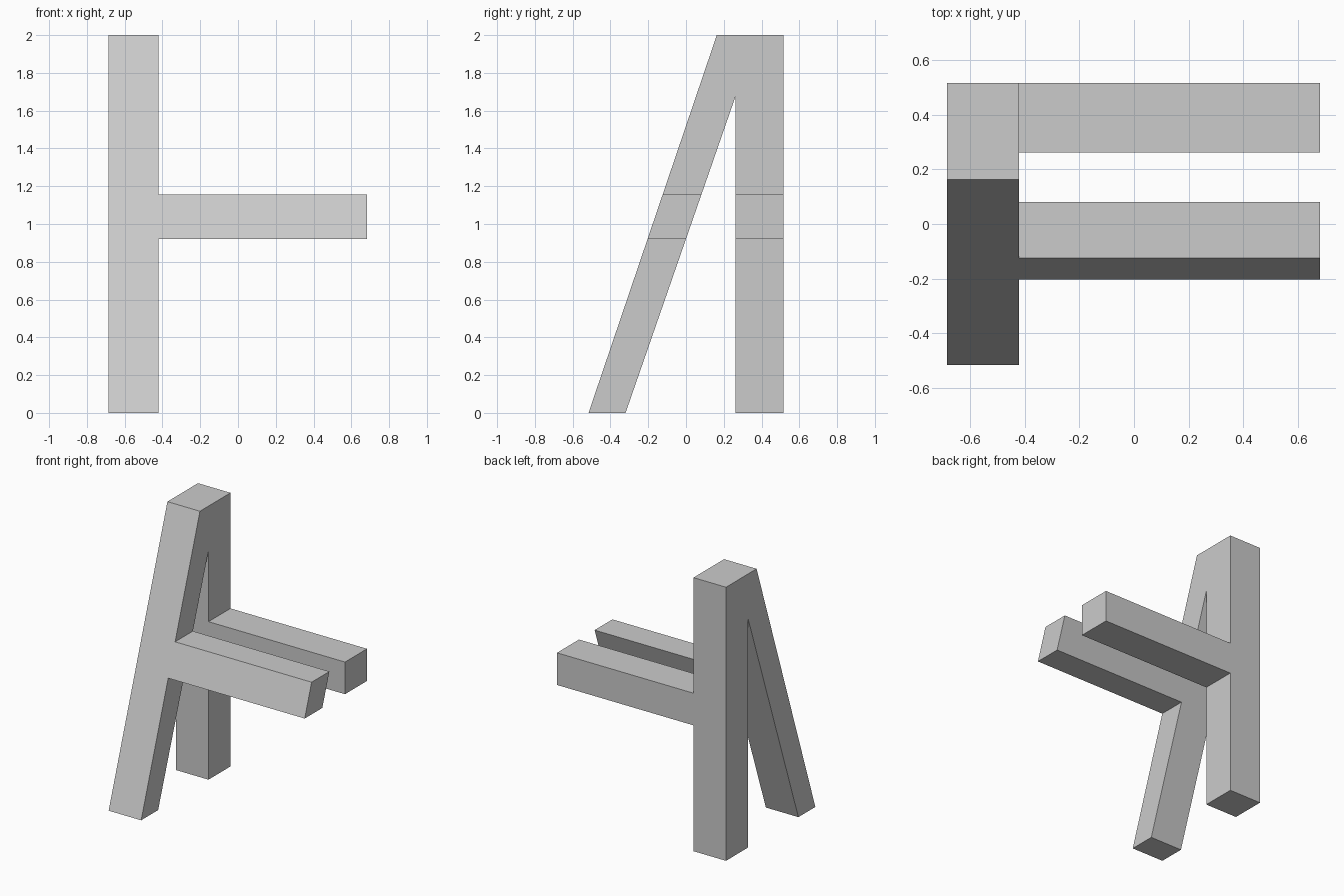
import bpy, bmesh

cube = bpy.data.objects.get("Cube")
if cube:
    bpy.data.objects.remove(cube, do_unlink=True)

# Main dimensions
LEFT, RIGHT, BAR_END = -0.685, -0.422, 0.682
FRONT, BACK, INNER = -0.516, 0.516, 0.262
TOP, APEX = 2.0, 1.675
BAR_LOW, BAR_HIGH = 0.92, 1.155


def slope_front(z):
    return FRONT + (0.163 - FRONT) * z / TOP


def slope_back(z):
    return -0.32 + (INNER + 0.32) * z / APEX


def leg_section(front, back, low, high):
    return [(front(low), low), (back(low), low), (back(high), high), (front(high), high)]


def upright_front(z):
    return INNER


def upright_back(z):
    return BACK


# One flat grey
grey = bpy.data.materials.new("light_grey")
grey.use_nodes = True
colour = (0.6, 0.6, 0.6, 1)
grey.diffuse_color = colour
grey.node_tree.nodes["Principled BSDF"].inputs["Base Color"].default_value = colour

# Side profile, split where the arms leave the legs
profile = []
for front, back in ((slope_front, slope_back), (upright_front, upright_back)):
    profile.append(leg_section(front, back, 0, BAR_LOW))
    profile.append(leg_section(front, back, BAR_LOW, BAR_HIGH))
profile.append([(slope_front(BAR_HIGH), BAR_HIGH), (slope_back(BAR_HIGH), BAR_HIGH),
                (INNER, APEX), (INNER, TOP), (slope_front(TOP), TOP)])
profile.append([(INNER, BAR_HIGH), (BACK, BAR_HIGH), (BACK, TOP), (INNER, TOP), (INNER, APEX)])

bm = bmesh.new()
for section in profile:
    bm.faces.new([bm.verts.new((LEFT, y, z)) for y, z in section])
bmesh.ops.remove_doubles(bm, verts=bm.verts[:], dist=0.0005)


def extrude_x(faces, distance):
    new = bmesh.ops.extrude_face_region(bm, geom=faces)["geom"]
    verts = [v for v in new if isinstance(v, bmesh.types.BMVert)]
    bmesh.ops.translate(bm, verts=verts, vec=(distance, 0, 0))
    return [f for f in new if isinstance(f, bmesh.types.BMFace)]


# Legs, then the two arms pulled out of their middle sections
side = extrude_x(bm.faces[:], RIGHT - LEFT)
arms = [f for f in side if BAR_LOW < f.calc_center_median().z < BAR_HIGH
        and max(v.co.z for v in f.verts) < BAR_HIGH + 0.01]
extrude_x(arms, BAR_END - RIGHT)

# Merge coplanar faces into clean flat sides
bmesh.ops.recalc_face_normals(bm, faces=bm.faces[:])
bmesh.ops.dissolve_limit(bm, angle_limit=0.002, verts=bm.verts[:], edges=bm.edges[:])

mesh = bpy.data.meshes.new("frame_with_arms")
bm.to_mesh(mesh)
bm.free()
mesh.materials.append(grey)
bpy.context.collection.objects.link(bpy.data.objects.new("frame_with_arms", mesh))
